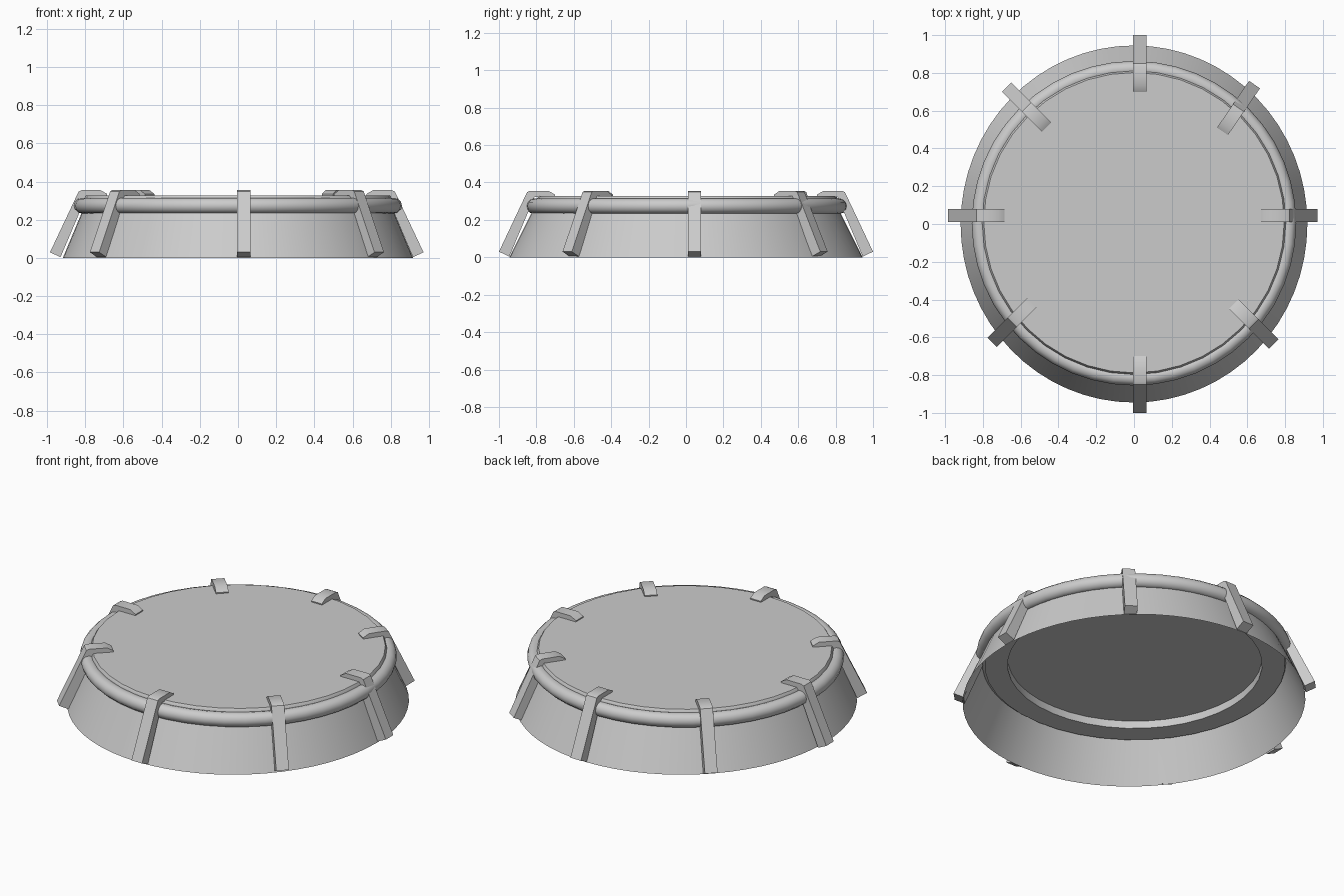
import bpy, bmesh, math
from mathutils import Vector

if "Cube" in bpy.data.objects:
    bpy.data.objects.remove(bpy.data.objects["Cube"])


def finish(name, bm, angle=40):
    bmesh.ops.recalc_face_normals(bm, faces=bm.faces)
    me = bpy.data.meshes.new(name)
    bm.to_mesh(me)
    bm.free()
    ob = bpy.data.objects.new(name, me)
    bpy.context.collection.objects.link(ob)
    bpy.ops.object.select_all(action='DESELECT')
    ob.select_set(True)
    bpy.context.view_layer.objects.active = ob
    bpy.ops.object.shade_smooth_by_angle(angle=math.radians(angle))
    return ob


def lathe(name, profile, sides, cy=0.0, closed=False):
    """Revolve (rx, ry, z) points; rx = 0 makes a centre point."""
    bm = bmesh.new()
    rings = []
    for rx, ry, z in profile:
        if rx == 0:
            rings.append([bm.verts.new((0, cy, z))] * sides)
        else:
            rings.append([bm.verts.new((rx * math.cos(2 * math.pi * i / sides),
                                        cy + ry * math.sin(2 * math.pi * i / sides), z))
                          for i in range(sides)])
    pairs = list(zip(rings, rings[1:]))
    if closed:
        pairs.append((rings[-1], rings[0]))
    for a, b in pairs:
        for i in range(sides):
            j = (i + 1) % sides
            quad = list(dict.fromkeys((a[i], a[j], b[j], b[i])))
            bm.faces.new(quad)
    return finish(name, bm)


# Flared open skirt, slightly longer front to back
lathe("flared_skirt", [(0.918, 0.945, 0.0), (0.805, 0.81, 0.27)], 64)

# Lid with a shallow recess underneath
lid = [(0, 0.265), (0.69, 0.265), (0.69, 0.22), (0.815, 0.22), (0.815, 0.26),
       (0.803, 0.315), (0.795, 0.328), (0, 0.328)]
lathe("lid", [(r, r, z) for r, z in lid], 40, cy=0.007)

# Round ring clamped around the lid
tube = []
for k in range(12):
    t = 2 * math.pi * k / 12
    r = 0.818 + 0.041 * math.cos(t)
    tube.append((r, r, 0.274 + 0.041 * math.sin(t)))
lathe("clamp_ring", tube, 48, cy=0.004, closed=True)

# Bent clips: side profile as (distance in from the foot, height)
CLIP = [(0.0, 0.03), (0.15, 0.348), (0.165, 0.355), (0.265, 0.355), (0.3, 0.335),
        (0.298, 0.322), (0.19, 0.322), (0.055, 0.004)]


def clip(name, foot, tip, width=0.07):
    foot, tip = Vector((*foot, 0)), Vector((*tip, 0))
    along = (tip - foot).normalized()
    side = Vector((-along.y, along.x, 0)) * width / 2
    bm = bmesh.new()
    left, right = [[bm.verts.new(foot + along * d + s + Vector((0, 0, z))) for d, z in CLIP]
                   for s in (side, -side)]
    bm.faces.new(left)
    bm.faces.new(right[::-1])
    n = len(CLIP)
    for i in range(n):
        j = (i + 1) % n
        bm.faces.new((left[i], right[i], right[j], left[j]))
    finish(name, bm, 30)


clips = {
    "back": ((0.03, 1.0), (0.03, 0.7)),
    "front": ((0.03, -1.0), (0.03, -0.7)),
    "left": ((-0.985, 0.045), (-0.685, 0.045)),
    "right": ((0.972, 0.045), (0.672, 0.045)),
    "back_left": ((-0.675, 0.725), (-0.465, 0.515)),
    "back_right": ((0.638, 0.738), (0.475, 0.50)),
    "front_left": ((-0.752, -0.627), (-0.54, -0.415)),
    "front_right": ((0.74, -0.635), (0.53, -0.425)),
}
for place, (foot, tip) in clips.items():
    clip("clip_" + place, foot, tip)
